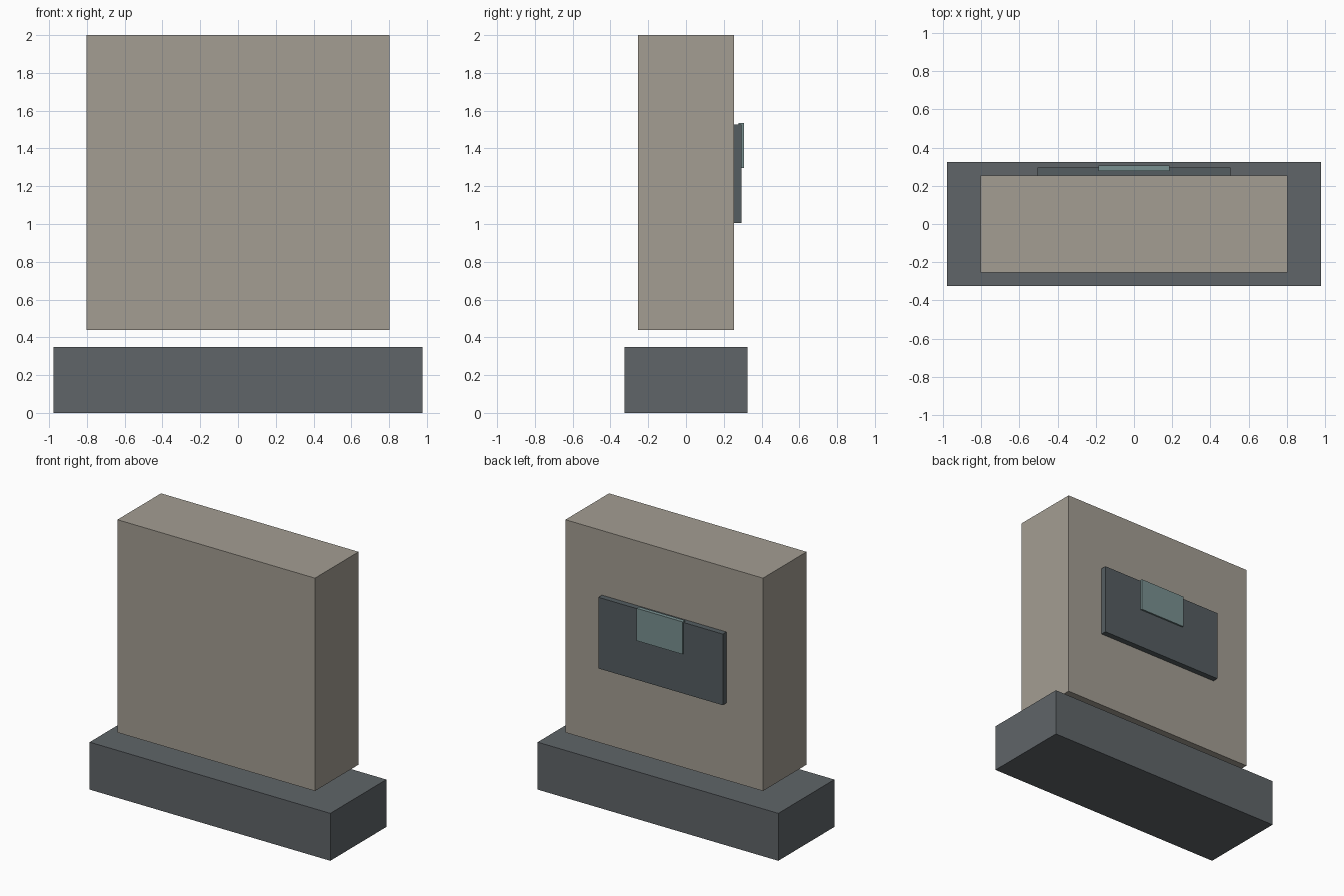
import bpy

if "Cube" in bpy.data.objects:
    bpy.data.objects.remove(bpy.data.objects["Cube"])


def box(name, lo, hi, material):
    """Axis-aligned box between two corners."""
    bpy.ops.mesh.primitive_cube_add(size=1, location=[(a + b) / 2 for a, b in zip(lo, hi)])
    obj = bpy.context.object
    obj.name = name
    obj.scale = [b - a for a, b in zip(lo, hi)]
    bpy.ops.object.transform_apply(location=False, rotation=False, scale=True)
    obj.data.materials.append(material)
    return obj


def colour(name, rgb):
    mat = bpy.data.materials.new(name)
    mat.diffuse_color = (*rgb, 1)
    mat.use_nodes = True
    mat.node_tree.nodes["Principled BSDF"].inputs["Base Color"].default_value = mat.diffuse_color
    return mat


stone = colour("warm_stone", (0.37, 0.34, 0.29))
dark = colour("dark_grey", (0.115, 0.13, 0.14))
slate = colour("slate_grey", (0.09, 0.11, 0.12))
teal = colour("pale_teal", (0.19, 0.28, 0.28))

# Plinth on the ground
box("base_block", (-0.977, -0.325, 0), (0.977, 0.325, 0.348), dark)
# Upright body, floating just above the plinth
box("main_slab", (-0.802, -0.253, 0.438), (0.802, 0.253, 2.0), stone)
# Rear panel with a small tab over its top edge
box("rear_panel", (-0.505, 0.25, 1.004), (0.505, 0.295, 1.526), slate)
box("rear_tab", (-0.187, 0.278, 1.297), (0.187, 0.307, 1.535), teal)
